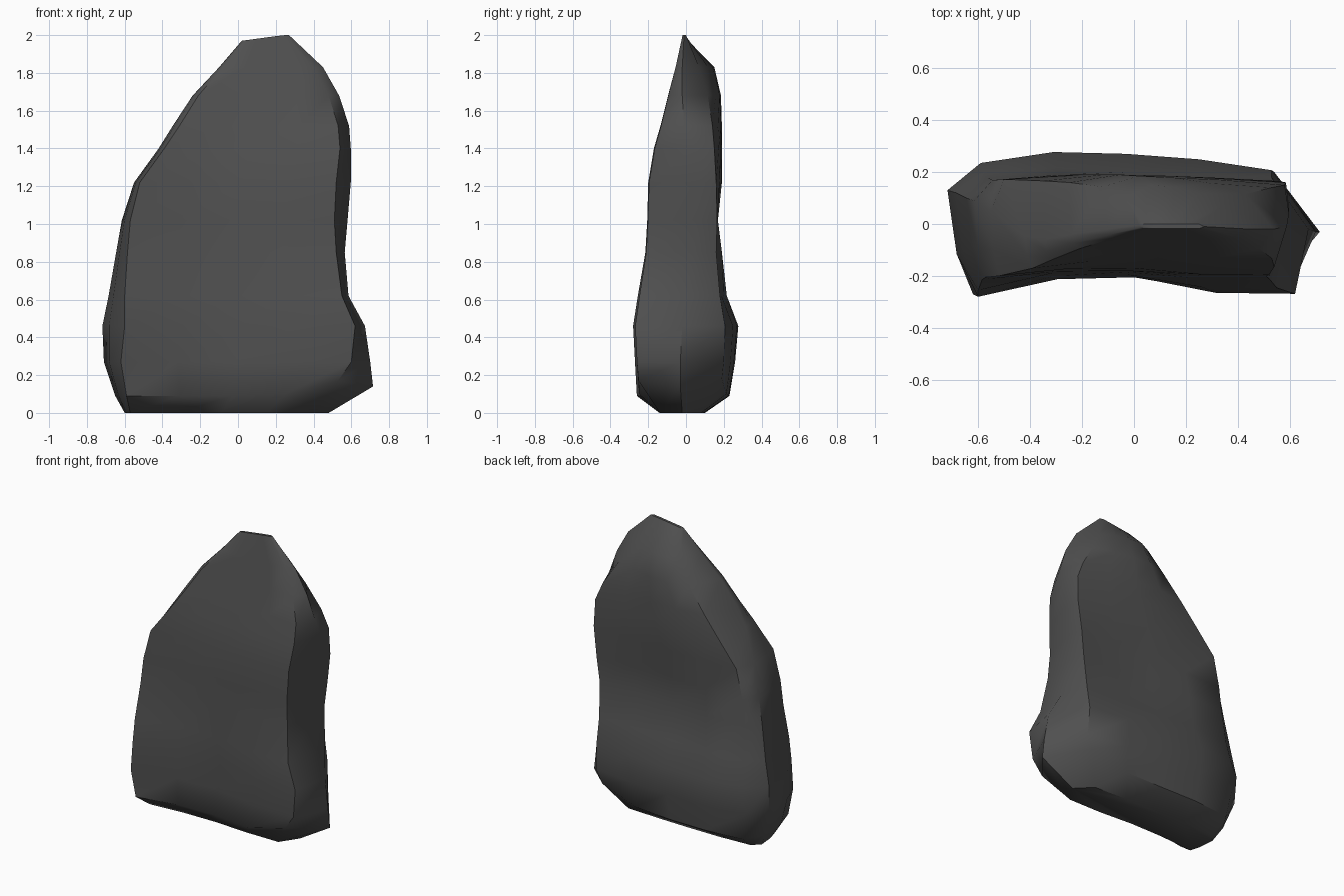
import bpy, bmesh, math

# Outline from the base up: z, left tip (x, y), right tip (x, y)
TIPS = [
    (0.00, -0.60, 0.04, 0.48, -0.02), (0.09, -0.65, 0.08, 0.715, -0.03),
    (0.27, -0.71, 0.12, 0.70, -0.03), (0.46, -0.718, 0.13, 0.672, -0.02),
    (0.62, -0.685, 0.12, 0.585, 0.00), (0.85, -0.645, 0.10, 0.565, 0.04),
    (1.02, -0.615, 0.09, 0.58, 0.06), (1.22, -0.55, 0.05, 0.597, 0.06),
    (1.40, -0.42, -0.05, 0.597, 0.04), (1.52, -0.345, -0.06, 0.588, -0.01),
    (1.68, -0.24, -0.04, 0.535, -0.02), (1.83, -0.10, -0.02, 0.45, -0.02),
    (1.97, 0.02, -0.005, 0.27, -0.01),
]
# Front faces: left x, right x, y, hollow depth
FRONT = [
    (-0.57, 0.40, -0.14, 0.02), (-0.59, 0.53, -0.26, 0.06), (-0.62, 0.60, -0.27, 0.07),
    (-0.60, 0.62, -0.28, 0.075), (-0.60, 0.55, -0.255, 0.06), (-0.585, 0.52, -0.215, 0.03),
    (-0.57, 0.51, -0.205, 0.025), (-0.52, 0.52, -0.20, 0.03), (-0.39, 0.54, -0.17, 0.03),
    (-0.31, 0.53, -0.135, 0.02), (-0.21, 0.48, -0.095, 0.01), (-0.08, 0.40, -0.055, 0.0),
    (0.04, 0.25, -0.018, 0.0),
]
# Back faces: left x, right x, y, fall to the sides, hollow depth
BACK = [
    (-0.55, 0.38, 0.10, 0.02, 0.0), (-0.57, 0.50, 0.23, 0.04, 0.0), (-0.60, 0.54, 0.26, 0.06, 0.0),
    (-0.59, 0.53, 0.277, 0.07, 0.0), (-0.58, 0.53, 0.22, 0.04, 0.02), (-0.56, 0.54, 0.20, 0.04, 0.05),
    (-0.545, 0.56, 0.175, 0.01, 0.03), (-0.50, 0.585, 0.19, 0.03, 0.0), (-0.35, 0.58, 0.19, 0.04, 0.0),
    (-0.25, 0.53, 0.19, 0.05, 0.0), (-0.12, 0.43, 0.185, 0.07, 0.0), (-0.03, 0.34, 0.15, 0.08, 0.0),
    (0.04, 0.25, 0.0, 0.0, 0.0),
]
DENT = (0.0, 0.9, 1.0, 0.2, 0.15)     # front hollow, left to right
DROP = (0.6, 0.0, 0.1, 0.4, 1.0)      # back fall, left to right
HOLLOW = (0.0, 0.2, 0.8, 0.8, 0.0)    # back hollow, left to right
LIFT = (0, 0, 0, 0.01, 0.08, 0.05, 0.09, 0.01, 0, 0, 0, 0, 0)  # chipped lower right corner


def ring(k):
    z, xl, yl, xr, yr = TIPS[k]
    fl, fr, yf, dent = FRONT[k]
    bl, br, yb, fall, hol = BACK[k]
    pts = [(fl + (fr - fl) * i / 4, yf + dent * DENT[i]) for i in range(5)]
    pts.append((xr, yr))
    pts += [(bl + (br - bl) * i / 4, yb - fall * DROP[i] - hol * HOLLOW[i]) for i in (4, 3, 2, 1, 0)]
    pts += [(xl, yl), (fl + (xl - fl) * 0.7, yf * 0.6 + yl * 0.4)]

    def height(i, x):
        if k == 1:
            return z + LIFT[i]
        if k == len(TIPS) - 1:
            return z + 0.03 * max(0, min(1, (x - 0.02) / 0.22))
        return z
    return [(x, y, height(i, x)) for i, (x, y) in enumerate(pts)]


# Standing stone slab
bm = bmesh.new()
rings = [[bm.verts.new(p) for p in ring(k)] for k in range(len(TIPS))]
n = len(rings[0])
for a, b in zip(rings, rings[1:]):
    for i in range(n):
        j = (i + 1) % n
        bm.faces.new((a[i], a[j], b[j], b[i]))
bm.faces.new(rings[0][::-1])
bm.faces.new(rings[-1])
bmesh.ops.recalc_face_normals(bm, faces=bm.faces)
mesh = bpy.data.meshes.new("stone_slab")
bm.to_mesh(mesh)
bm.free()
stone = bpy.data.objects.new("stone_slab", mesh)
bpy.context.collection.objects.link(stone)

# Dark stone colour
mat = bpy.data.materials.new("dark_stone")
mat.diffuse_color = (0.08, 0.08, 0.08, 1)
mesh.materials.append(mat)

bpy.context.view_layer.objects.active = stone
stone.select_set(True)
bpy.ops.object.shade_smooth_by_angle(angle=math.radians(45))
